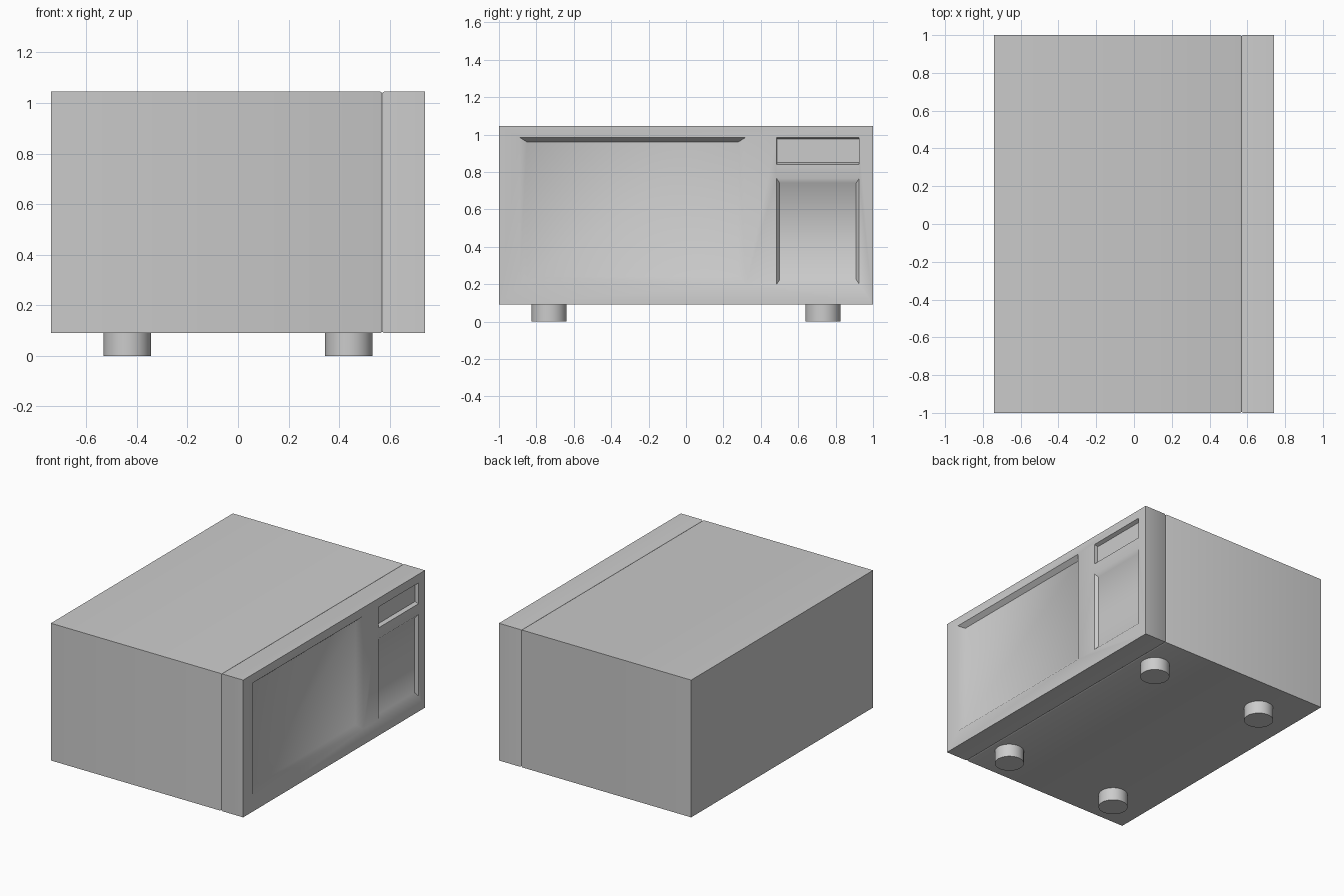
import bpy, bmesh, math

if "Cube" in bpy.data.objects:
    bpy.data.objects.remove(bpy.data.objects["Cube"])

FRONT = 0.74  # x of the door side


def mesh_object(name, bm):
    bmesh.ops.recalc_face_normals(bm, faces=bm.faces)
    me = bpy.data.meshes.new(name)
    bm.to_mesh(me)
    bm.free()
    ob = bpy.data.objects.new(name, me)
    bpy.context.collection.objects.link(ob)
    return ob


def loft(name, rings):
    """Skin rectangles (x, y0, y1, z0, z1) placed along x and cap both ends."""
    bm = bmesh.new()
    loops = [[bm.verts.new((x, y, z)) for y, z in ((y0, z0), (y1, z0), (y1, z1), (y0, z1))]
             for x, y0, y1, z0, z1 in rings]
    for a, b in zip(loops, loops[1:]):
        for i in range(4):
            j = (i + 1) % 4
            bm.faces.new((a[i], a[j], b[j], b[i]))
    bm.faces.new(loops[0])
    bm.faces.new(loops[-1])
    return mesh_object(name, bm)


def activate(ob):
    bpy.ops.object.select_all(action='DESELECT')
    ob.select_set(True)
    bpy.context.view_layer.objects.active = ob


def recess(body, y0, y1, z0, z1, side, bottom, top, depth):
    """Cut a recess with sloping walls; side/bottom/top are the wall run-ins."""
    def ring(t):  # t = 0 at the surface, 1 at the recess floor
        return (FRONT - depth * t, y0 + side * t, y1 - side * t, z0 + bottom * t, z1 - top * t)
    cutter = loft("recess_cutter", [ring(-0.3), ring(1)])
    cutter.hide_render = True
    mod = body.modifiers.new("recess", 'BOOLEAN')
    mod.operation, mod.solver, mod.object = 'DIFFERENCE', 'EXACT', cutter
    activate(body)
    bpy.ops.object.modifier_apply(modifier=mod.name)
    bpy.data.objects.remove(cutter)


# Casing with a fine seam behind the front panel
full = (-1, 1, 0.09, 1.045)
seam = (-0.995, 0.995, 0.095, 1.04)
body = loft("oven_body", [(-FRONT, *full), (0.562, *full), (0.57, *seam),
                          (0.578, *full), (FRONT, *full)])

# Door, display and button panel recesses
recess(body, -0.89, 0.32, 0.20, 0.985, 0.04, 0.04, 0.025, 0.03)
recess(body, 0.485, 0.926, 0.84, 0.985, 0.002, 0.01, 0.01, 0.025)
recess(body, 0.485, 0.926, 0.20, 0.765, 0.016, 0.024, 0.024, 0.02)
activate(body)
bpy.ops.object.shade_smooth_by_angle(angle=math.radians(42))

# Four round feet
for sx, end in ((1, "front"), (-1, "back")):
    for sy, hand in ((-1, "left"), (1, "right")):
        bpy.ops.mesh.primitive_cylinder_add(vertices=32, radius=0.094, depth=0.095,
                                            location=(0.438 * sx, 0.732 * sy, 0.0475))
        foot = bpy.context.object
        foot.name = f"{end}_{hand}_foot"
        bpy.ops.object.shade_smooth_by_angle(angle=math.radians(30))
